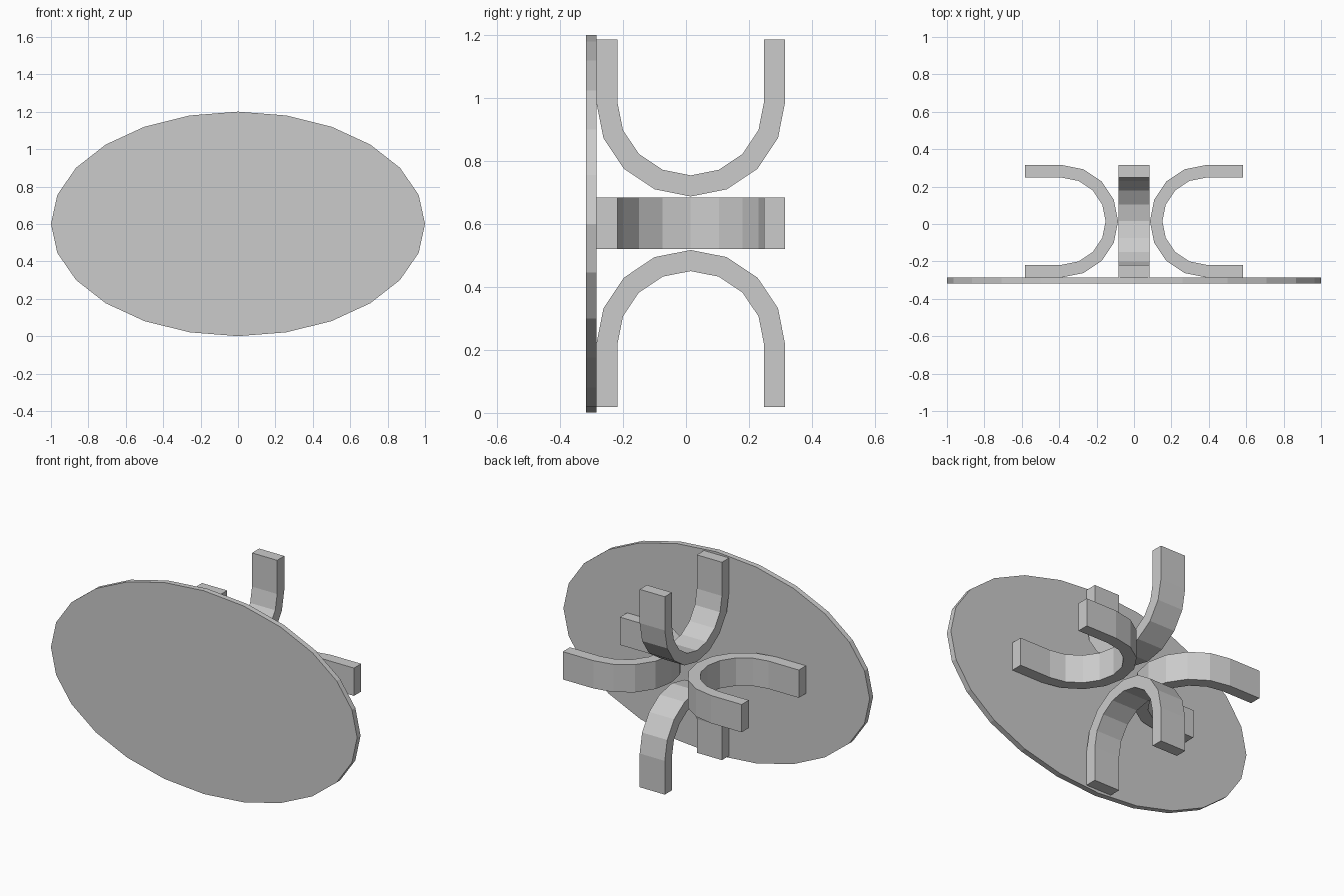
import bpy, bmesh
from math import sin, cos, pi
from mathutils import Matrix, Vector

if "Cube" in bpy.data.objects:
    bpy.data.objects.remove(bpy.data.objects["Cube"])

Y_BACK, Y_FRONT = -0.285, -0.317   # plate faces
HUB = Vector((0, 0.015, 0.6025))   # centre the prongs radiate from


def extruded(name, points, offset):
    """Solid from a closed planar outline swept along offset."""
    bm = bmesh.new()
    face = bm.faces.new([bm.verts.new(p) for p in points])
    ext = bmesh.ops.extrude_face_region(bm, geom=[face], use_keep_orig=True)
    verts = [g for g in ext["geom"] if isinstance(g, bmesh.types.BMVert)]
    bmesh.ops.translate(bm, verts=verts, vec=offset)
    bmesh.ops.recalc_face_normals(bm, faces=bm.faces)
    mesh = bpy.data.meshes.new(name)
    bm.to_mesh(mesh)
    bm.free()
    obj = bpy.data.objects.new(name, mesh)
    bpy.context.collection.objects.link(obj)
    return obj


# Oval front plate, 24 sides
oval = [(cos(i * pi / 12), Y_FRONT, 0.6005 + 0.6 * sin(i * pi / 12)) for i in range(24)]
extruded("front_plate", oval, (0, Y_BACK - Y_FRONT, 0))


# U-shaped bracket outline opening along +z: straight legs and a half-round bend
def u_outline(r_out=0.30, r_in=0.233, bend=0.385, end=0.584, half_width=0.082):
    def side(r):
        arc = [(r * cos(i * pi / 8), bend - r * sin(i * pi / 8)) for i in range(9)]
        return [(r, end)] + arc + [(-r, end)]
    outline = side(r_out) + side(r_in)[::-1]
    return [Vector((-half_width, y, z)) for y, z in outline], half_width * 2


# Four brackets arranged around the hub, behind the plate
outline, width = u_outline()
for i, name in enumerate(("top", "right", "bottom", "left")):
    bracket = extruded(name + "_bracket", outline, (width, 0, 0))
    bracket.data.transform(Matrix.Translation(HUB) @ Matrix.Rotation(i * pi / 2, 4, 'Y'))
